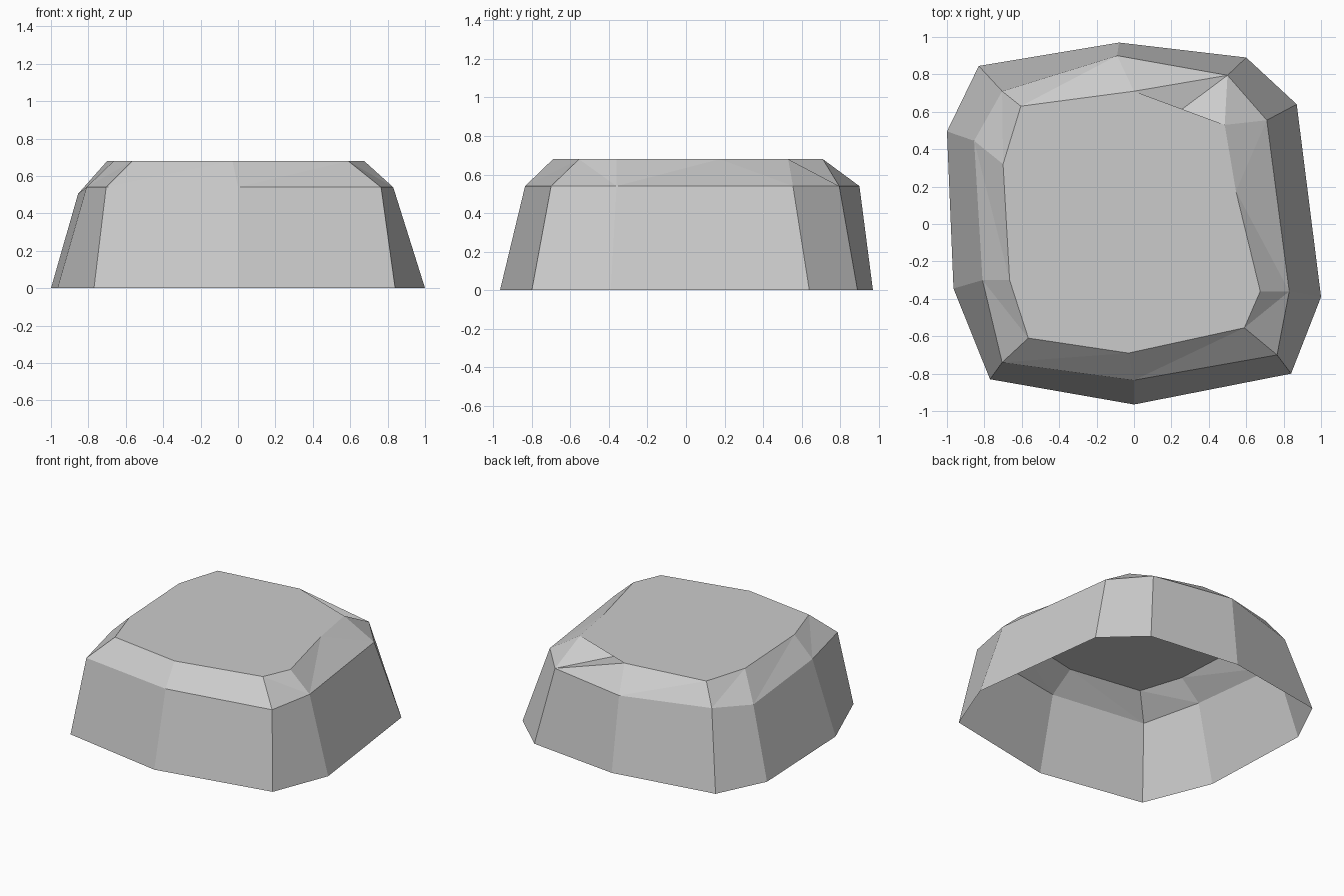
import bpy
import bmesh

# Remove the default cube
default_cube = bpy.data.objects.get("Cube")
if default_cube:
    bpy.data.objects.remove(default_cube, do_unlink=True)

BEVEL_HEIGHT = 0.54
TOP_HEIGHT = 0.68

# Three outlines, counter-clockwise from the front right corner
base_outline = [(-.77, -.83), (0, -.965), (.84, -.8), (1, -.39), (.87, .64),
                (.6, .89), (-.08, .97), (-.83, .845), (-1, .495), (-.965, -.345)]
shoulder_outline = [(-.705, -.74), (0, -.835), (.765, -.7), (.83, -.36), (.71, .555),
                    (.5, .795), (-.09, .9), (-.705, .71), (-.855, .445), (-.81, -.3)]
top_outline = [(-.565, -.61), (-.03, -.69), (.59, -.555), (.675, -.36), (.485, .53),
               (-.03, .4), (0, .71), (-.605, .63), (-.7, .32), (-.665, -.3)]
SIDE_DENT = (.545, .175)
DENT_SEGMENT = 3          # segment whose top edge is pushed inward
FLIPPED_SEGMENTS = (2, 4)  # chamfer segments split along the other diagonal


def grey_material():
    material = bpy.data.materials.new("stone grey")
    material.use_nodes = True
    colour = (0.6, 0.6, 0.6, 1)
    material.diffuse_color = colour
    shader = material.node_tree.nodes["Principled BSDF"]
    shader.inputs["Base Color"].default_value = colour
    shader.inputs["Roughness"].default_value = 0.9
    return material


def add_ring(bm, outline, height):
    return [bm.verts.new((x, y, height)) for x, y in outline]


bm = bmesh.new()
base = add_ring(bm, base_outline, 0)
shoulder = add_ring(bm, shoulder_outline, BEVEL_HEIGHT)
top = add_ring(bm, top_outline, TOP_HEIGHT)
shoulder[8].co.z = 0.505
dent = bm.verts.new((*SIDE_DENT, TOP_HEIGHT))

count = len(base)
for i in range(count):
    j = (i + 1) % count
    # Sloping wall
    bm.faces.new((base[i], base[j], shoulder[j], shoulder[i]))
    # Chipped chamfer above the wall
    if i == DENT_SEGMENT:
        bm.faces.new((shoulder[i], dent, top[i]))
        bm.faces.new((shoulder[i], shoulder[j], dent))
        bm.faces.new((shoulder[j], top[j], dent))
    elif i in FLIPPED_SEGMENTS:
        bm.faces.new((shoulder[i], shoulder[j], top[i]))
        bm.faces.new((shoulder[j], top[j], top[i]))
    else:
        bm.faces.new((shoulder[i], shoulder[j], top[j]))
        bm.faces.new((shoulder[i], top[j], top[i]))

# Flat top with its notch; the underside stays open
cap_loop = top[:DENT_SEGMENT + 1] + [dent] + top[DENT_SEGMENT + 1:]
cap = bm.faces.new(cap_loop)
bmesh.ops.triangulate(bm, faces=[cap])

mesh = bpy.data.meshes.new("rock")
bm.to_mesh(mesh)
bm.free()
mesh.materials.append(grey_material())
rock = bpy.data.objects.new("rock", mesh)
bpy.context.collection.objects.link(rock)
